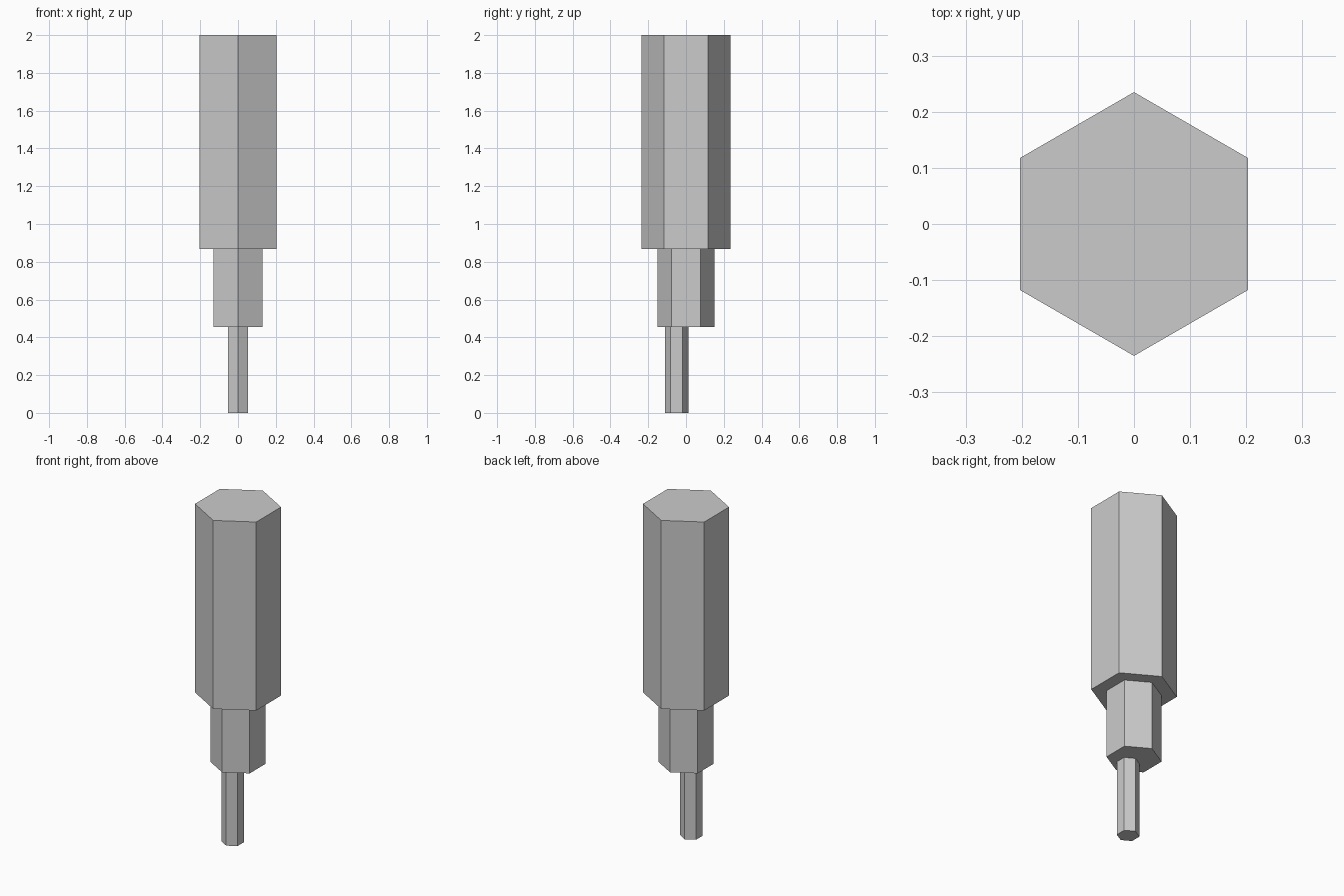
import bpy
import math

cube = bpy.data.objects.get("Cube")
if cube:
    bpy.data.objects.remove(cube, do_unlink=True)

# One plain grey for the whole tool
grey = bpy.data.materials.new("light_grey")
grey.use_nodes = True
colour = (0.6, 0.6, 0.6, 1.0)
grey.diffuse_color = colour
grey.node_tree.nodes["Principled BSDF"].inputs["Base Color"].default_value = colour


def hex_prism(name, radius, bottom, top, y=0.0):
    """Upright six-sided prism with corners pointing to front and back."""
    bpy.ops.mesh.primitive_cylinder_add(
        vertices=6, radius=radius, depth=top - bottom,
        location=(0, y, (bottom + top) / 2))
    part = bpy.context.object
    part.name = part.data.name = name
    part.data.materials.append(grey)
    return part


# Stepped shaft: thick handle, collar, and a thin tip set towards the front
hex_prism("handle", 0.235, 0.868, 2.0)
hex_prism("collar", 0.151, 0.455, 0.868)
hex_prism("tip", 0.062, 0.0, 0.455, y=-0.05)
